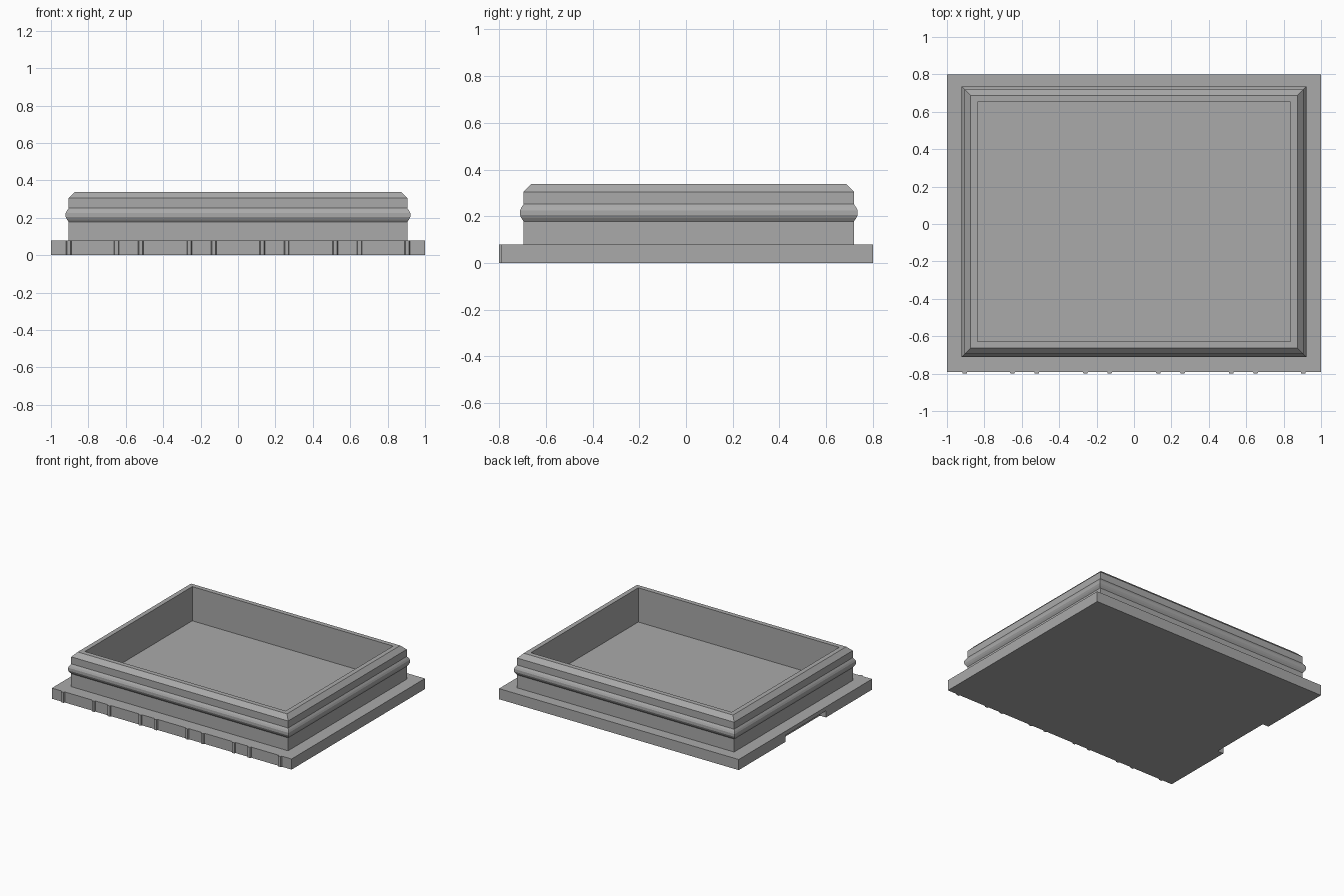
import bpy
import bmesh

cube = bpy.data.objects.get("Cube")
if cube:
    bpy.data.objects.remove(cube, do_unlink=True)

grey = bpy.data.materials.new("plain grey")
grey.use_nodes = True
colour = (0.4, 0.4, 0.4, 1)
grey.diffuse_color = colour
grey.node_tree.nodes["Principled BSDF"].inputs["Base Color"].default_value = colour

BASE_TOP = 0.08
FRONT, BACK = -0.79, 0.80
WALL_X, WALL_Y, WALL_CENTRE = 0.905, 0.707, 0.012


def finish(name, bm):
    bmesh.ops.recalc_face_normals(bm, faces=bm.faces)
    mesh = bpy.data.meshes.new(name)
    bm.to_mesh(mesh)
    bm.free()
    mesh.materials.append(grey)
    obj = bpy.data.objects.new(name, mesh)
    bpy.context.collection.objects.link(obj)
    return obj


def prism(name, outline, bottom, top):
    """Extrude a plan outline straight up."""
    bm = bmesh.new()
    low = [bm.verts.new((x, y, bottom)) for x, y in outline]
    high = [bm.verts.new((x, y, top)) for x, y in outline]
    bm.faces.new(low)
    bm.faces.new(high)
    count = len(outline)
    for i in range(count):
        j = (i + 1) % count
        bm.faces.new((low[i], low[j], high[j], high[i]))
    return finish(name, bm)


def box(name, x0, x1, y0, y1, z0, z1):
    return prism(name, [(x0, y0), (x1, y0), (x1, y1), (x0, y1)], z0, z1)


def rectangular_sweep(name, profile):
    """Sweep a closed (outward offset, height) profile round the wall rectangle."""
    bm = bmesh.new()
    rings = []
    for out, z in profile:
        hx, hy = WALL_X + out, WALL_Y + out
        rings.append([bm.verts.new((sx * hx, WALL_CENTRE + sy * hy, z))
                      for sx, sy in ((-1, -1), (1, -1), (1, 1), (-1, 1))])
    for k, ring in enumerate(rings):
        after = rings[(k + 1) % len(rings)]
        for i in range(4):
            j = (i + 1) % 4
            bm.faces.new((ring[i], ring[j], after[j], after[i]))
    return finish(name, bm)


# Base plate with a finger notch under its -x edge
base = box("base_plate", -1, 1, FRONT, BACK, 0, BASE_TOP)
cutter = box("notch_cutter", -1.1, -0.95, -0.24, 0.24, -0.1, 0.05)
cutter.hide_render = True
cut = base.modifiers.new("finger_notch", "BOOLEAN")
cut.operation = "DIFFERENCE"
cut.solver = "EXACT"
cut.object = cutter
bpy.context.view_layer.objects.active = base
bpy.ops.object.modifier_apply(modifier=cut.name)
bpy.data.objects.remove(cutter, do_unlink=True)

# Raised wall: chamfered rim, rounded snap bead, plain inner face
rectangular_sweep("raised_wall", [
    (-0.067, BASE_TOP), (0, BASE_TOP),
    (0, 0.178), (0.010, 0.192), (0.016, 0.205),
    (0.016, 0.225), (0.010, 0.238), (0, 0.252),
    (0, 0.305), (-0.032, 0.338), (-0.067, 0.338),
])

# Pairs of grip ribs along the front edge
for x in (0.13, 0.26, 0.52, 0.65, 0.905):
    for side, label in ((-1, "right"), (1, "left")):
        c = side * x
        prism(f"grip_rib_{label}", [
            (c - 0.014, FRONT), (c - 0.010, FRONT - 0.01),
            (c + 0.010, FRONT - 0.01), (c + 0.014, FRONT)], 0, BASE_TOP)
